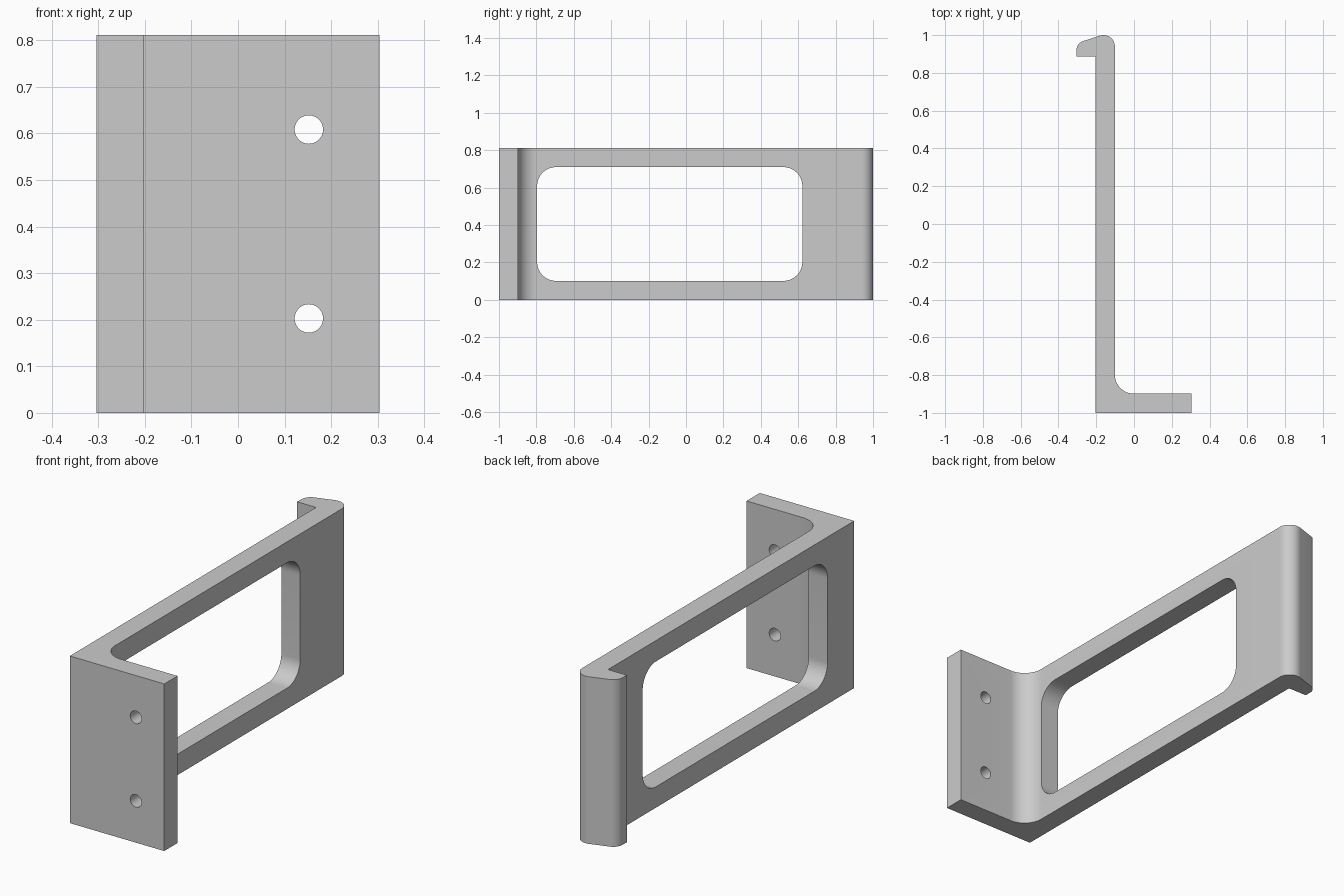
import bpy, bmesh, math
from mathutils import Vector, Matrix

default = bpy.data.objects.get("Cube")
if default:
    bpy.data.objects.remove(default, do_unlink=True)

HEIGHT = 0.811
WALL = HEIGHT / 8            # material thickness
SIDE = 3 * WALL              # half of the overall width

grey = bpy.data.materials.new("plain_grey")
grey.use_nodes = True
colour = (0.6, 0.6, 0.6, 1)
grey.diffuse_color = colour
grey.node_tree.nodes["Principled BSDF"].inputs["Base Color"].default_value = colour


def rounded(corners, steps=16):
    """Outline from (x, y, radius) corners, each rounded with a tangent arc."""
    points = []
    for i, (x, y, r) in enumerate(corners):
        p = Vector((x, y))
        if r == 0:
            points.append(p)
            continue
        a = (Vector(corners[i - 1][:2]) - p).normalized()
        b = (Vector(corners[(i + 1) % len(corners)][:2]) - p).normalized()
        half = a.angle(b) / 2
        centre = p + (a + b).normalized() * r / math.sin(half)
        start = p + a * r / math.tan(half) - centre
        end = p + b * r / math.tan(half) - centre
        sweep = start.angle(end)
        for k in range(steps + 1):
            t = k / steps
            points.append(centre + (start * math.sin((1 - t) * sweep)
                                    + end * math.sin(t * sweep)) / math.sin(sweep))
    return points


def prism(name, outline, depth, matrix=Matrix()):
    """Extrude a flat outline along local z, then place it."""
    bm = bmesh.new()
    face = bm.faces.new([bm.verts.new((p.x, p.y, 0)) for p in outline])
    top = bmesh.ops.extrude_face_region(bm, geom=[face])["geom"]
    bmesh.ops.translate(bm, vec=(0, 0, depth),
                        verts=[v for v in top if isinstance(v, bmesh.types.BMVert)])
    bm.transform(matrix)
    bm.normal_update()
    bmesh.ops.recalc_face_normals(bm, faces=bm.faces)
    if bm.calc_volume(signed=True) < 0:
        bmesh.ops.reverse_faces(bm, faces=bm.faces)
    mesh = bpy.data.meshes.new(name)
    bm.to_mesh(mesh)
    bm.free()
    mesh.materials.append(grey)
    obj = bpy.data.objects.new(name, mesh)
    bpy.context.collection.objects.link(obj)
    return obj


# Bracket: mounting foot, long wall and hooked end in one profile
bracket = prism("bracket", rounded([
    (-2 * WALL, -1, 0), (SIDE, -1, 0), (SIDE, WALL - 1, 0),
    (-WALL, WALL - 1, WALL), (-WALL, 1.0225, 0.06),
    (-SIDE, 0.957, 0.05), (-SIDE, 0.888, 0), (-2 * WALL, 0.888, 0)]), HEIGHT)

# Rounded window through the wall (local x, y, z map to world y, z, x)
to_side = Matrix(((0, 0, 1, -0.25), (1, 0, 0, 0), (0, 1, 0, 0), (0, 0, 0, 1)))
near, far, low, high = -0.796, 0.622, WALL, HEIGHT - WALL
cutters = [prism("window_cutter", rounded([
    (near, low, WALL), (far, low, WALL), (far, high, WALL), (near, high, WALL)]),
    0.2, to_side)]

# Two screw holes through the foot
circle = [Vector((math.cos(a), math.sin(a))) * 0.0305
          for a in (math.tau * i / 48 for i in range(48))]
for label, z in (("lower", HEIGHT / 4), ("upper", HEIGHT * 3 / 4)):
    place = Matrix.Translation((SIDE / 2, -0.85, z)) @ Matrix.Rotation(math.pi / 2, 4, "X")
    cutters.append(prism(label + "_hole_cutter", circle, 0.4,
                         place @ Matrix.Translation((0, 0, -0.2))))

bpy.ops.object.select_all(action="DESELECT")
bracket.select_set(True)
bpy.context.view_layer.objects.active = bracket
for cutter in cutters:
    cut = bracket.modifiers.new(cutter.name, "BOOLEAN")
    cut.operation = "DIFFERENCE"
    cut.solver = "EXACT"
    cut.object = cutter
    cutter.hide_render = True
    bpy.ops.object.modifier_apply(modifier=cut.name)
    bpy.data.objects.remove(cutter, do_unlink=True)

bpy.ops.object.shade_smooth_by_angle(angle=math.radians(30))
